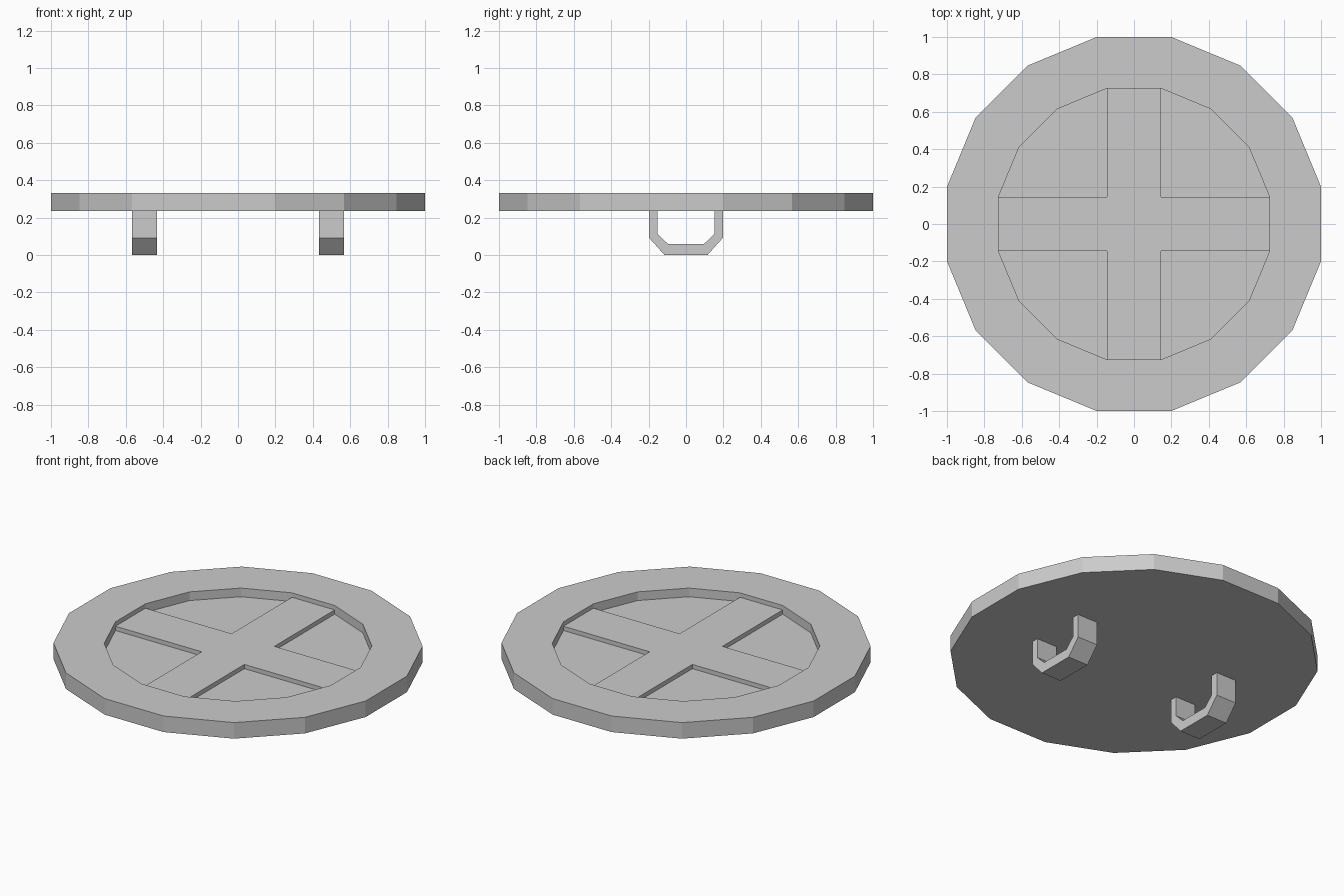
import bpy, bmesh, math

cube = bpy.data.objects.get("Cube")
if cube:
    bpy.data.objects.remove(cube, do_unlink=True)

# One plain grey for the whole model
grey = bpy.data.materials.new("plain grey")
grey.use_nodes = True
colour = (0.6, 0.6, 0.6, 1)
grey.diffuse_color = colour
grey.node_tree.nodes["Principled BSDF"].inputs["Base Color"].default_value = colour

SIDES = 16
OUTER, INNER = 1.0, 0.725            # distance from centre to each flat side
BOTTOM, FLOOR, CROSS, TOP = 0.235, 0.28, 0.306, 0.333


def finish(name, bm):
    bmesh.ops.recalc_face_normals(bm, faces=bm.faces)
    mesh = bpy.data.meshes.new(name)
    bm.to_mesh(mesh)
    bm.free()
    mesh.materials.append(grey)
    obj = bpy.data.objects.new(name, mesh)
    bpy.context.collection.objects.link(obj)
    return obj


def prism(name, points, offset):
    """Extrude a closed outline along an offset vector."""
    bm = bmesh.new()
    face = bm.faces.new([bm.verts.new(p) for p in points])
    new = bmesh.ops.extrude_face_region(bm, geom=[face], use_keep_orig=True)["geom"]
    verts = [v for v in new if isinstance(v, bmesh.types.BMVert)]
    bmesh.ops.translate(bm, verts=verts, vec=offset)
    return finish(name, bm)


# Round plate: stacked rings from underside, over the rim, into the recess
bm = bmesh.new()
rings = []
for apothem, z in ((OUTER, BOTTOM), (OUTER, TOP), (INNER, TOP), (INNER, FLOOR)):
    r = apothem / math.cos(math.pi / SIDES)
    angles = [(i + 0.5) * math.tau / SIDES for i in range(SIDES)]
    rings.append([bm.verts.new((r * math.cos(a), r * math.sin(a), z)) for a in angles])
for low, high in zip(rings, rings[1:]):
    for i in range(SIDES):
        j = (i + 1) % SIDES
        bm.faces.new((low[i], low[j], high[j], high[i]))
bm.faces.new(rings[0])
bm.faces.new(rings[-1])
finish("round_plate", bm)

# Raised cross, each arm as wide as one side of the recess
w = INNER * math.tan(math.pi / SIDES)
outline = []
for k in range(4):
    c, s = round(math.cos(k * math.pi / 2)), round(math.sin(k * math.pi / 2))
    for x, y in ((INNER, -w), (INNER, w), (w, w)):
        outline.append((x * c - y * s, x * s + y * c, FLOOR))
prism("raised_cross", outline, (0, 0, CROSS - FLOOR))

# Two bracket handles below the plate
outer_half = [(0.197, BOTTOM), (0.197, 0.092), (0.115, 0)]
inner_half = [(0.095, 0.058), (0.153, 0.115), (0.153, BOTTOM)]


def mirrored(half):
    return [(-y, z) for y, z in reversed(half)]


profile = outer_half + mirrored(outer_half) + mirrored(inner_half) + inner_half
for side, x in (("left", 0.5), ("right", -0.5)):
    prism(side + "_handle", [(x - 0.068, y, z) for y, z in profile], (0.136, 0, 0))
